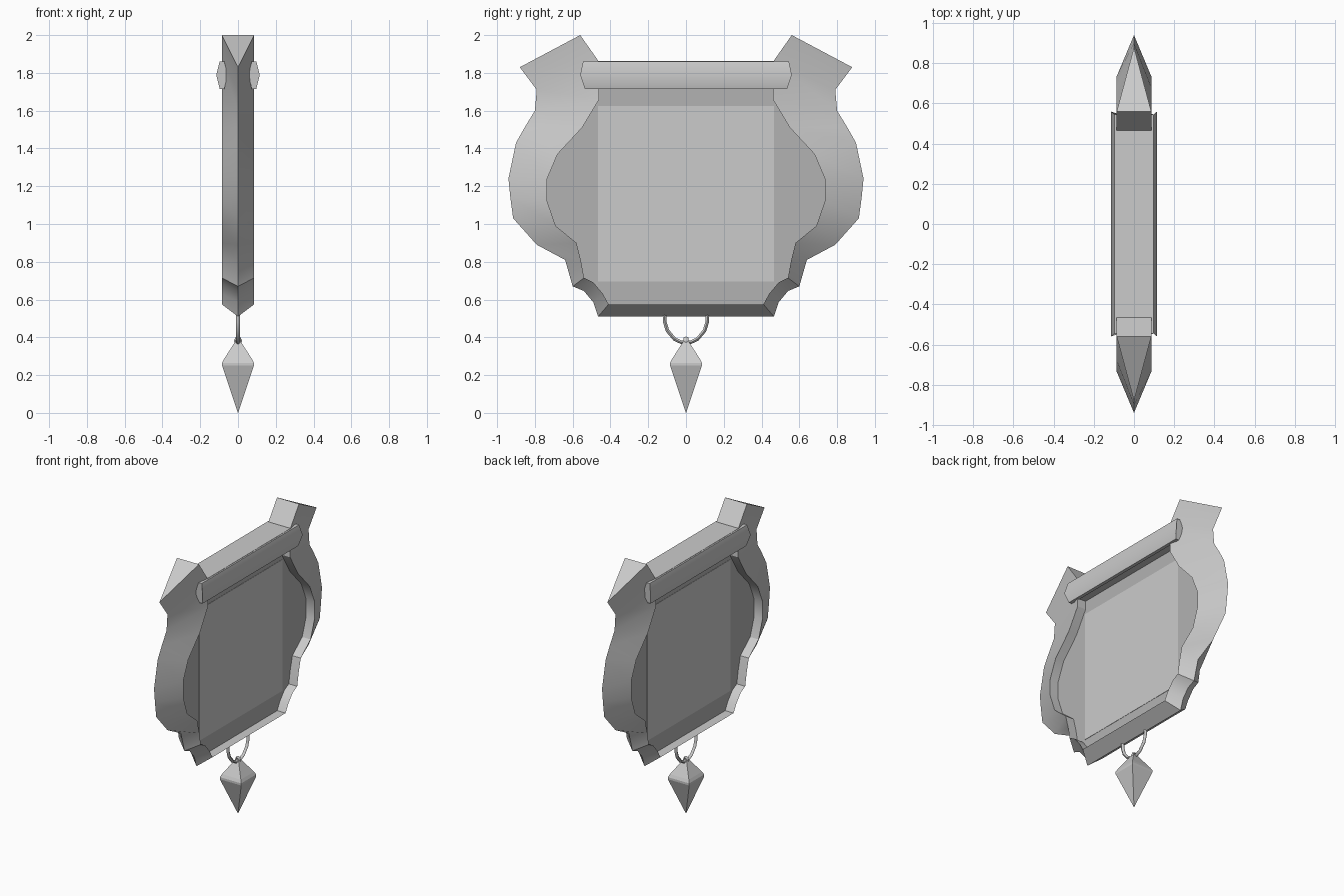
import bpy, bmesh
from math import cos, sin, pi, radians
from mathutils import Vector

if "Cube" in bpy.data.objects:
    bpy.data.objects.remove(bpy.data.objects["Cube"])

DARK = bpy.data.materials.new("border_grey")
DARK.diffuse_color = (0.45, 0.45, 0.45, 1)
DARK.use_nodes = True
DARK.node_tree.nodes["Principled BSDF"].inputs["Base Color"].default_value = DARK.diffuse_color


def finish(name, bm, smooth=None, mat=None):
    bmesh.ops.recalc_face_normals(bm, faces=bm.faces)
    me = bpy.data.meshes.new(name)
    bm.to_mesh(me)
    bm.free()
    ob = bpy.data.objects.new(name, me)
    bpy.context.collection.objects.link(ob)
    if mat:
        me.materials.append(mat)
    if smooth:
        bpy.ops.object.select_all(action='DESELECT')
        ob.select_set(True)
        bpy.context.view_layer.objects.active = ob
        bpy.ops.object.shade_smooth_by_angle(angle=radians(smooth))
    return ob


def loft(name, rings, smooth=None, closed=False):
    """Skin a row of equal-sized rings, capping the two ends."""
    bm = bmesh.new()
    vs = [[bm.verts.new(p) for p in r] for r in rings]
    n = len(vs[0])
    pairs = list(zip(vs, vs[1:])) + ([(vs[-1], vs[0])] if closed else [])
    for a, b in pairs:
        for i in range(n):
            j = (i + 1) % n
            bm.faces.new((a[i], a[j], b[j], b[i]))
    if not closed:
        bm.faces.new(vs[0])
        bm.faces.new(vs[-1])
    return finish(name, bm, smooth)


def slab(name, outline, half, mat=None):
    """Flat plate in the YZ plane, thickness along X."""
    bm = bmesh.new()
    f = bm.faces.new([bm.verts.new((-half, y, z)) for y, z in outline])
    ext = bmesh.ops.extrude_face_region(bm, geom=[f], use_keep_orig=True)
    for v in ext["geom"]:
        if isinstance(v, bmesh.types.BMVert):
            v.co.x = half
    return finish(name, bm, None, mat)


# Frame: outer ridge (y, z) paired with inner edge (y, z), top to bottom
side = [
    (.88, 1.83, .56, 2.0), (.79, 1.71, .465, 1.865), (.80, 1.60, .46, 1.66),
    (.855, 1.51, .55, 1.51), (.90, 1.43, .68, 1.37), (.94, 1.24, .735, 1.24),
    (.93, 1.14, .735, 1.12), (.915, 1.03, .69, .99), (.79, .89, .58, .90),
    (.64, .81, .555, .80), (.60, .67, .54, .715), (.54, .645, .49, .69),
    (.49, .585, .44, .63), (.465, .51, .41, .575),
]
whole = side + [(-a, b, -c, d) for a, b, c, d in reversed(side)]
T = .086
loft("frame", [[(T, c, d), (0, a, b), (-T, c, d)] for a, b, c, d in whole], 28)

# Recessed panel: border filling the frame, plain centre
inner = [(.46, 1.75)] + [(c, d) for _, _, c, d in side[2:]]
slab("panel_border", inner + [(-y, z) for y, z in reversed(inner)], .02, DARK)
slab("panel_centre", [(.465, .695), (.465, 1.625), (-.465, 1.625), (-.465, .695)], .022)

# Top beam
slab("top_beam", [(.467, 1.72), (.467, 1.863), (-.467, 1.863), (-.467, 1.72)], T)

# Flattened hexagonal rods on both faces of the beam
hexa = [(.03, 0), (.012, .073), (-.012, .073), (-.03, 0), (-.012, -.073), (.012, -.073)]
for s, nm in ((1, "rod_right"), (-1, "rod_left")):
    rings = []
    for e in (-1, 1):
        rings.append([(s * .085 + x, e * (.56 if z == 0 else .545 if z > 0 else .535), 1.788 + z)
                      for x, z in hexa])
    loft(nm, rings, 75)

# Hanging wire loop below the frame
path = [(.115, .54), (.112, .48), (.098, .435), (.06, .39), (.025, .374)]
path += [(-y, z) for y, z in reversed(path)]
P = [Vector((0, y, z)) for y, z in path]
rings = []
for i, p in enumerate(P):
    t = (P[min(i + 1, len(P) - 1)] - P[max(i - 1, 0)]).normalized()
    nrm = Vector((1, 0, 0)).cross(t)
    rings.append([p + .011 * (cos(k * pi / 3) * Vector((1, 0, 0)) + sin(k * pi / 3) * nrm)
                  for k in range(6)])
loft("wire_loop", rings, 60)

# Small eyelet joining the loop to the pendant
rings = []
for k in range(8):
    a = k * pi / 4
    rings.append([((.014 + .007 * cos(b)) * cos(a), .012 * sin(b),
                   .38 + (.018 + .007 * cos(b)) * sin(a))
                  for b in (0, pi / 2, pi, 1.5 * pi)])
loft("eyelet", rings, 60, closed=True)

# Four-sided drop pendant
rings = [[(sx * r, sy * r, z) for sx, sy in ((1, 1), (-1, 1), (-1, -1), (1, -1))]
         for r, z in ((.01, .385), (.074, .285), (.084, .265), (.084, .25), (.001, .0))]
loft("pendant", rings)
